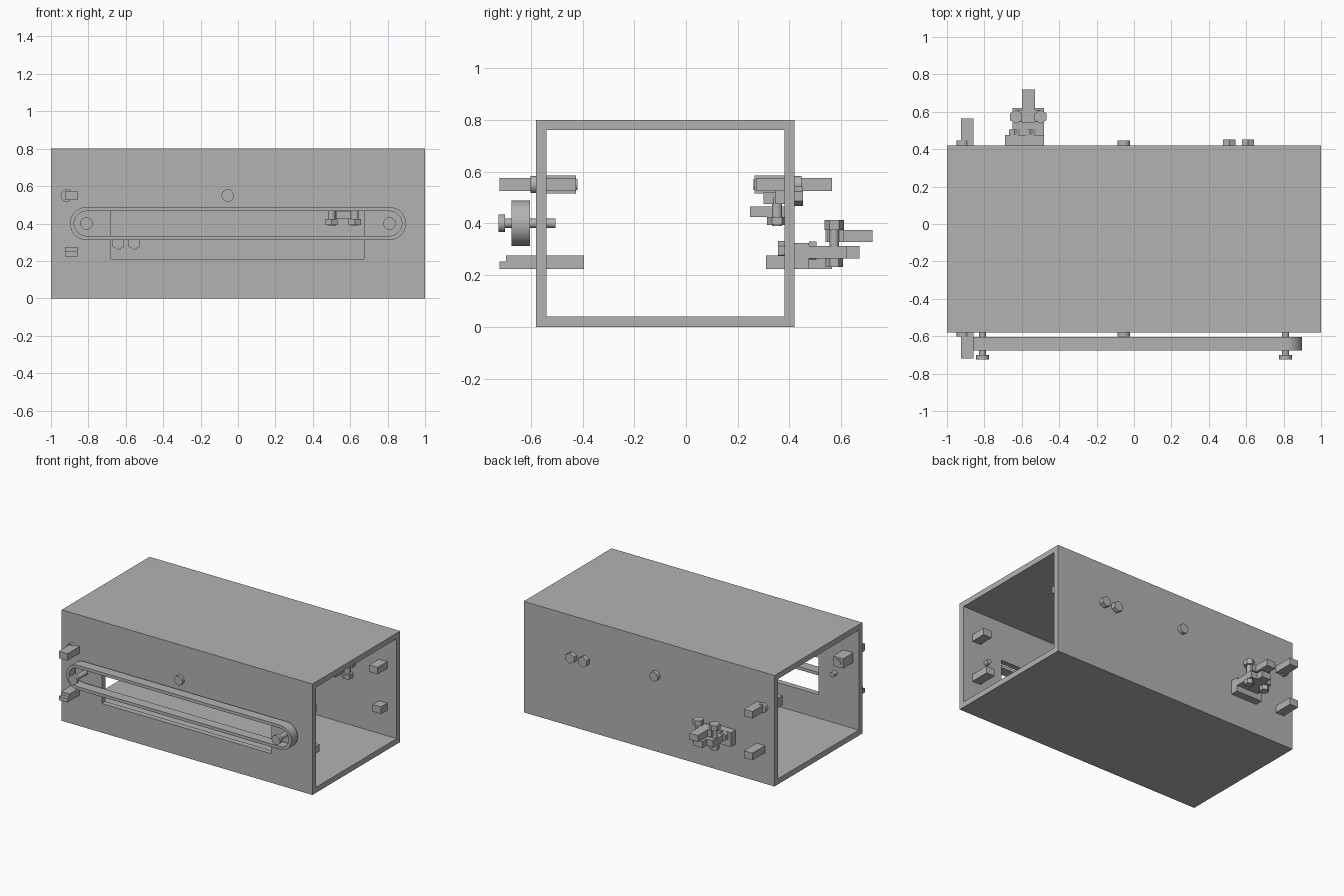
import bpy, bmesh, math
from mathutils import Matrix, Vector

cube = bpy.data.objects.get("Cube")
if cube:
    bpy.data.objects.remove(cube, do_unlink=True)

grey = bpy.data.materials.new("plain_grey")
grey.use_nodes = True
tone = (0.45, 0.45, 0.45, 1)
grey.diffuse_color = tone
grey.node_tree.nodes["Principled BSDF"].inputs["Base Color"].default_value = tone


def finish(name, bm):
    bmesh.ops.recalc_face_normals(bm, faces=bm.faces)
    mesh = bpy.data.meshes.new(name)
    bm.to_mesh(mesh)
    bm.free()
    mesh.materials.append(grey)
    obj = bpy.data.objects.new(name, mesh)
    bpy.context.collection.objects.link(obj)
    return obj


def box(name, x, y, z):
    """Box from three (low, high) ranges."""
    bm = bmesh.new()
    bmesh.ops.create_cube(bm, size=1)
    for v in bm.verts:
        v.co = Vector(r[0] if c < 0 else r[1] for c, r in zip(v.co, (x, y, z)))
    return finish(name, bm)


def rod(name, axis, span, centre, radius, sides=32):
    """Cylinder along y with centre (x, z), or along z with centre (x, y)."""
    bm = bmesh.new()
    mid = sum(span) / 2
    if axis == "Y":
        turn = Matrix.Rotation(math.pi / 2, 4, "X")
        place = (centre[0], mid, centre[1])
    else:
        turn = Matrix.Identity(4)
        place = (centre[0], centre[1], mid)
    bmesh.ops.create_cone(bm, cap_ends=True, segments=sides, radius1=radius,
                          radius2=radius, depth=span[1] - span[0],
                          matrix=Matrix.Translation(place) @ turn)
    obj = finish(name, bm)
    if sides > 6:
        smooth(obj)
    return obj


def smooth(obj):
    bpy.ops.object.select_all(action="DESELECT")
    obj.select_set(True)
    bpy.context.view_layer.objects.active = obj
    bpy.ops.object.shade_smooth_by_angle()


def cut(target, cutter):
    bpy.context.view_layer.objects.active = target
    mod = target.modifiers.new("cut", "BOOLEAN")
    mod.operation, mod.solver, mod.object = "DIFFERENCE", "EXACT", cutter
    bpy.ops.object.modifier_apply(modifier=mod.name)
    bpy.data.objects.remove(cutter, do_unlink=True)


# Open rectangular housing with a window in the front wall
FRONT, BACK, WALL = -0.58, 0.42, 0.04
IN_F, IN_B = FRONT + WALL, BACK - WALL
housing = box("housing", (-1, 1), (FRONT, BACK), (0, 0.8))
cut(housing, box("bore", (-1.1, 1.1), (IN_F, IN_B), (WALL, 0.8 - WALL)))
cut(housing, box("window", (-0.68, 0.675), (FRONT - 0.1, IN_F + 0.1), (0.21, 0.475)))

# Belt: stadium-shaped loop
bm = bmesh.new()
rings = []
for i in range(50):
    side, k = divmod(i, 25)
    a = -math.pi / 2 + math.pi * (side + k / 24)
    cx = 0.81 if side == 0 else -0.81
    rings.append([bm.verts.new((cx + r * math.cos(a), y, 0.4 + r * math.sin(a)))
                  for r, y in ((0.088, -0.675), (0.088, -0.603),
                               (0.066, -0.603), (0.066, -0.675))])
for i, ring in enumerate(rings):
    nxt = rings[(i + 1) % len(rings)]
    for j in range(4):
        k = (j + 1) % 4
        bm.faces.new((ring[j], nxt[j], nxt[k], ring[k]))
smooth(finish("belt", bm))

# Belt axles with heads
for side, x in (("right", -0.81), ("left", 0.81)):
    rod(f"{side}_axle", "Y", (-0.71, -0.505), (x, 0.4), 0.018)
    rod(f"{side}_axle_head", "Y", (-0.725, -0.70), (x, 0.4), 0.034)

# Locating pegs: outside at the right end, inside at the left end
out_x, in_x = (-0.925, -0.857), (0.857, 0.925)
HIGH, LOW = (0.525, 0.575), (0.223, 0.275)
box("front_upper_peg", out_x, (-0.72, FRONT), HIGH)
box("front_lower_peg", out_x, (-0.695, FRONT), LOW)
box("front_lower_peg_tip", out_x, (-0.72, -0.695), (0.223, 0.252))
box("back_upper_peg", out_x, (BACK, 0.565), HIGH)
box("back_lower_peg", out_x, (BACK, 0.565), LOW)
box("front_inner_upper_peg", in_x, (IN_F, -0.425), HIGH)
box("front_inner_lower_peg", in_x, (IN_F, -0.395), LOW)
box("back_inner_upper_peg", in_x, (0.27, IN_B), HIGH)
box("back_inner_lower_peg", in_x, (0.31, IN_B), LOW)

# Round button heads and the sockets behind the end ones
for x in (-0.915, -0.055):
    rod("front_button", "Y", (-0.602, FRONT), (x, 0.55), 0.033)
    rod("back_button", "Y", (BACK, 0.447), (x, 0.55), 0.033)
for name, y, pin in (("front", (IN_F, -0.425), (-0.43, -0.42)),
                     ("back", (0.265, IN_B), (0.26, 0.27))):
    box(f"{name}_socket", (-0.955, -0.875), y, (0.515, 0.585))
    rod(f"{name}_socket_pin", "Y", pin, (-0.915, 0.55), 0.022)

# Outer bracket on the back wall
box("outer_bracket_plate", (-0.69, -0.48), (BACK, 0.475), (0.223, 0.325))
box("outer_bracket_shelf", (-0.65, -0.48), (0.475, 0.62), (0.265, 0.312))
box("outer_bracket_tongue", (-0.6, -0.53), (0.62, 0.67), (0.265, 0.312))
box("outer_arm", (-0.6, -0.53), (0.54, 0.72), (0.327, 0.375))
box("outer_arm_bar", (-0.63, -0.5), (0.545, 0.61), (0.327, 0.375))
for x in (-0.64, -0.555):
    rod("plate_bolt_head", "Y", (0.475, 0.505), (x, 0.295), 0.034, 6)
    rod("plate_bolt_nut", "Y", (0.355, IN_B), (x, 0.295), 0.036, 6)
for x in (-0.63, -0.5):
    rod("arm_bolt", "Z", (0.235, 0.39), (x, 0.573), 0.018)
    rod("arm_bolt_head", "Z", (0.375, 0.412), (x, 0.573), 0.037, 6)
    rod("arm_bolt_nut", "Z", (0.232, 0.265), (x, 0.573), 0.033, 6)

# Inner bracket on the back wall, held from outside
box("inner_bracket_plate", (0.47, 0.67), (0.345, IN_B), (0.475, 0.54))
box("inner_bracket_shelf", (0.49, 0.64), (0.3, 0.345), (0.475, 0.52))
box("inner_arm", (0.525, 0.605), (0.247, IN_B), (0.425, 0.465))
for x in (0.51, 0.61):
    rod("inner_plate_bolt_head", "Y", (BACK, 0.453), (x, 0.505), 0.038, 6)
for x in (0.5, 0.625):
    rod("inner_arm_bolt", "Z", (0.39, 0.5), (x, 0.352), 0.02)
    rod("inner_arm_nut", "Z", (0.393, 0.425), (x, 0.352), 0.038, 6)
